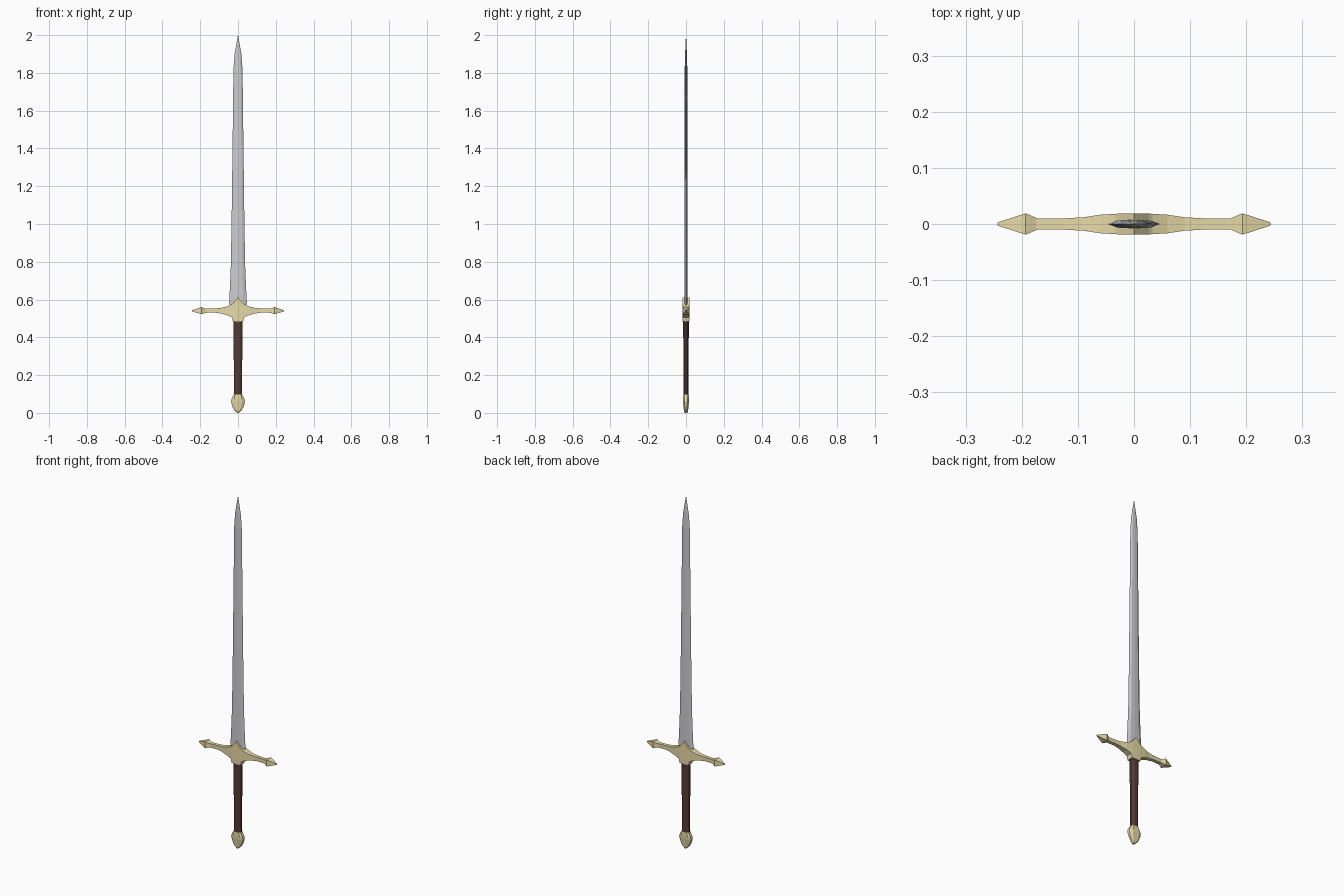
import bpy, bmesh, math

if "Cube" in bpy.data.objects:
    bpy.data.objects.remove(bpy.data.objects["Cube"])


def material(name, rgb):
    m = bpy.data.materials.new(name)
    m.diffuse_color = (*rgb, 1)
    m.use_nodes = True
    m.node_tree.nodes["Principled BSDF"].inputs["Base Color"].default_value = m.diffuse_color
    return m


steel = material("steel", (0.61, 0.61, 0.64))
gold = material("pale_gold", (0.80, 0.70, 0.39))
leather = material("brown_leather", (0.090, 0.045, 0.037))


def loft(name, rings, mat):
    """Skin a list of equal-length point rings and cap both ends."""
    bm = bmesh.new()
    rows = [[bm.verts.new(p) for p in ring] for ring in rings]
    n = len(rows[0])
    for a, b in zip(rows, rows[1:]):
        for i in range(n):
            j = (i + 1) % n
            bm.faces.new((a[i], a[j], b[j], b[i]))
    bm.faces.new(rows[0][::-1])
    bm.faces.new(rows[-1])
    bmesh.ops.remove_doubles(bm, verts=bm.verts, dist=0.00005)
    bmesh.ops.recalc_face_normals(bm, faces=bm.faces)
    me = bpy.data.meshes.new(name)
    bm.to_mesh(me)
    bm.free()
    me.materials.append(mat)
    ob = bpy.data.objects.new(name, me)
    bpy.context.collection.objects.link(ob)
    return ob


def blade_ring(z, w, t):
    # Bevelled edges with a shallow central ridge
    return [(-w, 0, z), (-w * .6, -t * .85, z), (0, -t, z), (w * .6, -t * .85, z),
            (w, 0, z), (w * .6, t * .85, z), (0, t, z), (-w * .6, t * .85, z)]


def box_ring(x, lo, hi, t):
    return [(x, -t, lo), (x, t, lo), (x, t, hi), (x, -t, hi)]


def oval_ring(z, rx, ry, n=8):
    return [(rx * math.cos(math.tau * (i + .5) / n) / math.cos(math.pi / n),
             ry * math.sin(math.tau * (i + .5) / n) / math.cos(math.pi / n), z)
            for i in range(n)]


def flat_ring(z, w, t, face):
    # Pommel section: flat front and back, bevelled to narrow sides
    return [(-w, -t * .5, z), (-face, -t, z), (face, -t, z), (w, -t * .5, z),
            (w, t * .5, z), (face, t, z), (-face, t, z), (-w, t * .5, z)]


# Blade
loft("blade", [blade_ring(*s) for s in (
    (0.53, .030, .008), (0.58, .047, .008), (0.66, .043, .008), (0.78, .038, .008),
    (1.00, .034, .0075), (1.40, .029, .007), (1.82, .024, .007),
    (1.90, .018, .005), (2.00, .0005, .0004))], steel)

# Crossguard: x, bottom, top, half thickness, mirrored about the middle
half = [(0.0, .484, .612, .019), (.027, .484, .580, .0187), (.033, .506, .575, .018),
        (.060, .518, .563, .0165), (.090, .526, .556, .012), (.125, .531, .553, .010),
        (.175, .530, .552, .010)]
guard = [(-x, a, b, t) for x, a, b, t in half[:0:-1]] + half
loft("crossguard", [box_ring(*s) for s in guard], gold)

# Guard finials
for side, tag in ((-1, "left"), (1, "right")):
    loft(tag + "_guard_finial", [box_ring(side * x, .541 - h, .541 + h, h) for x, h in (
        (.172, .010), (.193, .019), (.243, .003))], gold)

# Grip
loft("grip", [oval_ring(*s) for s in (
    (.080, .0215, .0135), (.28, .0225, .014), (.49, .0240, .015))], leather)

# Pommel
loft("pommel", [flat_ring(*s) for s in (
    (.000, .004, .008, .003), (.012, .018, .011, .010), (.032, .029, .013, .017),
    (.058, .037, .016, .021), (.072, .035, .017, .021), (.086, .028, .017, .018),
    (.097, .022, .016, .014))], gold)
